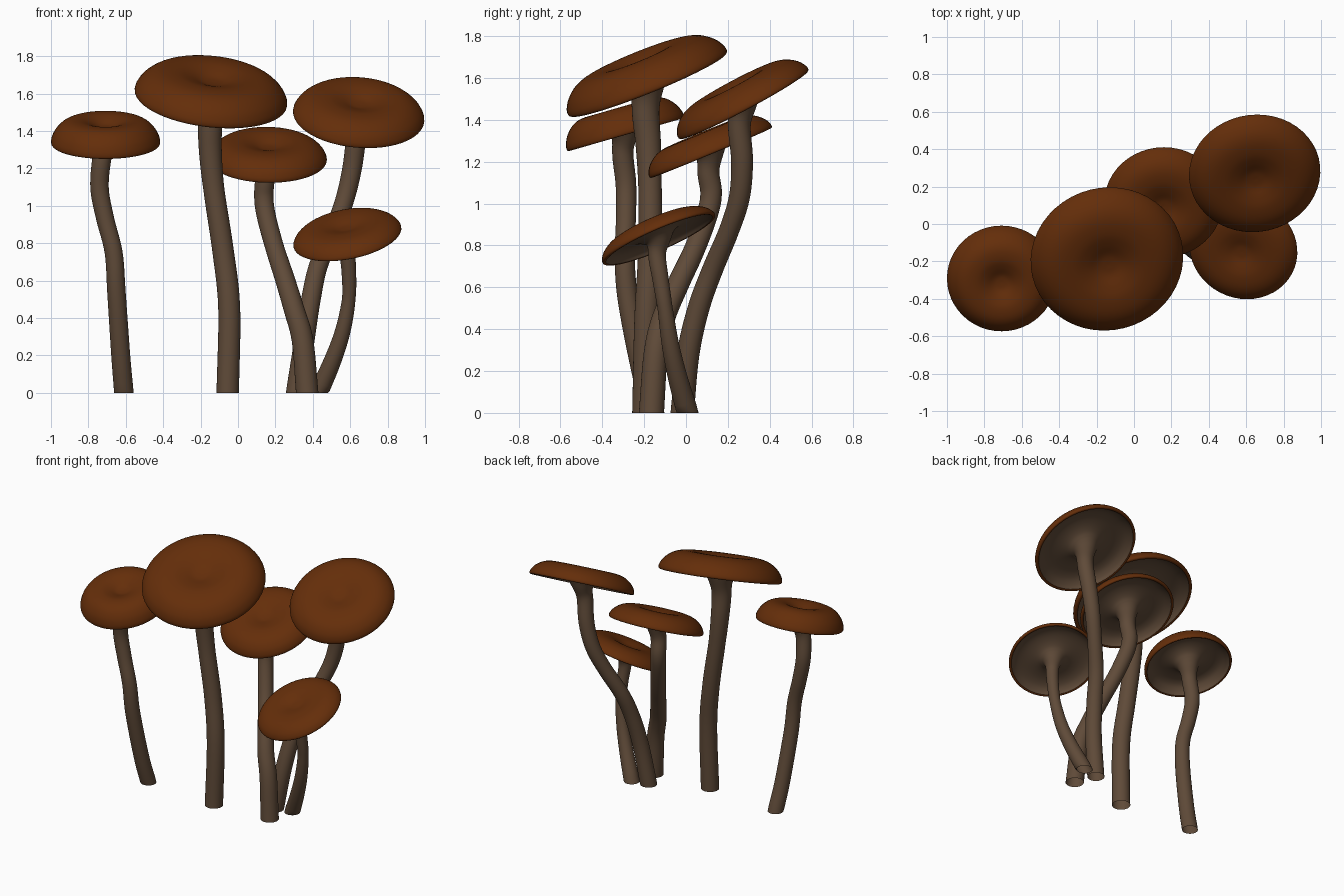
import bpy, bmesh, math
from mathutils import Vector

if "Cube" in bpy.data.objects:
    bpy.data.objects.remove(bpy.data.objects["Cube"])


def material(name, rgb):
    m = bpy.data.materials.new(name)
    m.diffuse_color = (*rgb, 1)
    m.use_nodes = True
    m.node_tree.nodes["Principled BSDF"].inputs["Base Color"].default_value = m.diffuse_color
    return m


CAP = material("russet_cap", (0.128, 0.027, 0.003))
STEM = material("grey_brown_stem", (0.115, 0.069, 0.040))


def smooth_path(points, steps):
    """Catmull-Rom samples through a list of vectors."""
    p = [points[0] * 2 - points[1]] + points + [points[-1] * 2 - points[-2]]
    out = []
    for i in range(1, len(p) - 2):
        a, b, c, d = p[i - 1:i + 3]
        for s in range(steps):
            t = s / steps
            out.append(0.5 * (2 * b + (c - a) * t + (2 * a - 5 * b + 4 * c - d) * t * t
                              + (3 * b - a - 3 * c + d) * t ** 3))
    return out + [points[-1]]


def skin(name, rings, mat, outward):
    """Join rings of points into a smooth open tube."""
    bm = bmesh.new()
    loops = [[bm.verts.new(v) for v in ring] for ring in rings]
    n = len(loops[0])
    for a, b in zip(loops, loops[1:]):
        for i in range(n):
            j = (i + 1) % n
            f = (a[i], a[j], b[j], b[i])
            bm.faces.new(f if outward else f[::-1])
    if not outward:
        bm.faces.new(loops[0])
    mesh = bpy.data.meshes.new(name)
    bm.to_mesh(mesh)
    bm.free()
    mesh.materials.append(mat)
    obj = bpy.data.objects.new(name, mesh)
    bpy.context.collection.objects.link(obj)
    bpy.ops.object.select_all(action='DESELECT')
    obj.select_set(True)
    bpy.context.view_layer.objects.active = obj
    bpy.ops.object.shade_smooth_by_angle(angle=math.radians(60))


def ring(centre, axis, radius, n=48):
    u = Vector((0, 1, 0)).cross(axis).normalized()
    w = axis.cross(u)
    return [centre + radius * (math.cos(t) * u + math.sin(t) * w)
            for t in (2 * math.pi * i / n for i in range(n))]


# Cap section in units of the cap radius: dimpled top, rounded rim
TOP = [(.01, .225), (.14, .238), (.3, .295), (.46, .333), (.65, .328), (.8, .275),
       (.92, .175), (.985, .07), (1, 0), (.98, -.03), (.945, -.025)]
# Hollow underside, from the stem flare out to the rim
UNDER = [(.25, .0), (.34, .08), (.48, .135), (.65, .155), (.8, .125), (.9, .05), (.945, -.025)]


def mushroom(label, centre, R, h, slope_x, slope_y, radii, path):
    c = Vector(centre)
    axis = Vector((-math.tan(math.radians(slope_x)),
                   -math.tan(math.radians(slope_y)), 1)).normalized()

    def section(prof):
        pts = smooth_path([Vector(p) for p in prof], 4)
        return [ring(c + axis * (z * R * h), axis, r * R) for r, z in pts]

    # cap
    skin(label + "_cap", section(TOP), CAP, False)
    # stem, flaring into the hollow underside of the cap
    pts = smooth_path([Vector(p) for p in path] + [c], 6)
    last = len(pts) - 1
    rings = []
    base, mid, end = radii
    for i, p in enumerate(pts[:-1]):
        t = i / last
        d = Vector((0, 0, 1)) if i == 0 else (pts[i + 1] - pts[i - 1]).normalized()
        d = d.lerp(axis, max(0, (i - last + 6) / 6) ** 2).normalized()
        r = base + (mid - base) * t * 2 if t < .5 else mid + (end - mid) * (t * 2 - 1)
        k = max(0, (i - last + 6) / 6)
        rings.append(ring(p, d, r + (.25 * R - r) * k ** 2.5))
    skin(label + "_stem", rings + section(UNDER), STEM, True)


mushroom("left", (-.708, -.29, 1.34), .292, 1.25, 0, 16, (.052, .047, .052),
         [(-.61, -.155, 0), (-.627, -.21, .2), (-.65, -.277, .54), (-.665, -.293, .75),
          (-.71, -.287, .93), (-.74, -.287, 1.09), (-.73, -.302, 1.24)])
mushroom("tall", (-.145, -.185, 1.58), .41, .94, -6.5, 22, (.06, .056, .07),
         [(-.055, -.197, 0), (-.047, -.188, .45), (-.08, -.172, .76), (-.128, -.172, 1.08),
          (-.147, -.18, 1.28), (-.15, -.193, 1.44)])
mushroom("middle", (.158, .117, 1.25), .317, .92, -1, 22.5, (.06, .05, .053),
         [(.37, -.165, 0), (.345, -.145, .28), (.3, -.11, .445), (.25, -.04, .61),
          (.195, .04, .78), (.15, .102, .95), (.138, .12, 1.05), (.145, .107, 1.15)])
mushroom("right", (.645, .273, 1.48), .352, .88, -5, 28, (.056, .048, .056),
         [(.312, -.018, 0), (.355, .01, .28), (.39, .06, .5), (.43, .125, .68),
          (.51, .205, .87), (.57, .255, 1.03), (.61, .268, 1.2), (.632, .255, 1.37)])
mushroom("short", (.585, -.13, .833), .293, .76, 11, 23.5, (.052, .036, .045),
         [(.43, .008, 0), (.505, -.04, .17), (.56, -.075, .33), (.592, -.1, .5),
          (.593, -.122, .64), (.585, -.138, .75)])
